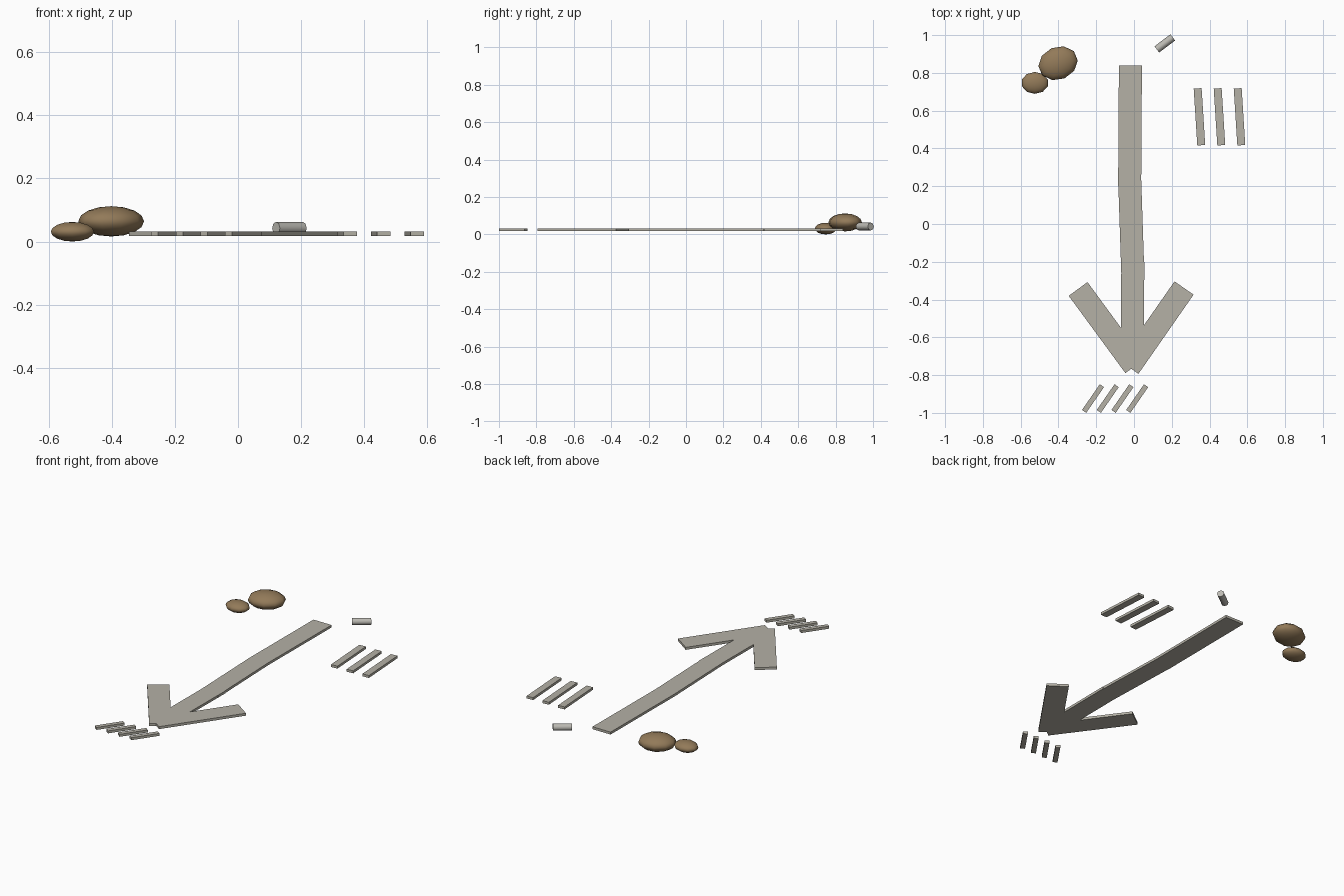
import bpy
import math
from mathutils import Vector

cube = bpy.data.objects.get("Cube")
if cube:
    bpy.data.objects.remove(cube, do_unlink=True)


def material(name, rgb):
    mat = bpy.data.materials.new(name)
    mat.use_nodes = True
    mat.diffuse_color = (*rgb, 1)
    mat.node_tree.nodes["Principled BSDF"].inputs["Base Color"].default_value = (*rgb, 1)
    return mat


STONE = material("pale stone", (0.46, 0.44, 0.38))
CHALK = material("chalk grey", (0.50, 0.49, 0.45))
BROWN = material("brown rock", (0.29, 0.195, 0.10))
BOTTOM, TOP = 0.017, 0.032


def finish(name, mat):
    obj = bpy.context.object
    obj.name = name
    obj.data.materials.append(mat)
    return obj


def strip(name, start, end, width):
    """Thin flat bar running from start to end on the ground."""
    a, b = Vector(start), Vector(end)
    mid, along = (a + b) / 2, b - a
    bpy.ops.mesh.primitive_cube_add(size=1, location=(mid.x, mid.y, (BOTTOM + TOP) / 2))
    obj = finish(name, STONE)
    obj.scale = (along.length, width, TOP - BOTTOM)
    obj.rotation_euler.z = math.atan2(along.y, along.x)


def rock(name, centre, radii, turn):
    """Flattened low-poly boulder."""
    bpy.ops.mesh.primitive_uv_sphere_add(segments=10, ring_count=8, radius=1, location=centre)
    obj = finish(name, BROWN)
    obj.scale = radii
    obj.rotation_euler.z = math.radians(turn)
    bpy.ops.object.shade_smooth_by_angle(angle=math.radians(60))


# Arrow shaft in three slightly bent lengths
strip("shaft_back", (-0.019, 0.84), (-0.023, 0.2), 0.122)
strip("shaft_middle", (-0.023, 0.24), (-0.006, -0.27), 0.122)
strip("shaft_front", (-0.006, -0.2), (-0.01, -0.72), 0.122)

# Arrowhead arms
strip("arrowhead_right", (-0.296, -0.344), (0.004, -0.753), 0.123)
strip("arrowhead_left", (0.265, -0.339), (-0.027, -0.758), 0.123)

# Three long tally marks beside the shaft
for i in range(3):
    x = 0.337 + i * 0.106
    strip(f"long_mark_{i + 1}", (x, 0.718), (x + 0.019, 0.417), 0.042)

# Four short slanted marks ahead of the arrow
for i in range(4):
    x = -0.217 + i * 0.078
    strip(f"short_mark_{i + 1}", (x + 0.047, -0.856), (x - 0.047, -0.992), 0.027)

# Chalk stick
bpy.ops.mesh.primitive_cylinder_add(vertices=8, radius=0.0205, depth=0.106,
                                    location=(0.163, 0.956, 0.042),
                                    rotation=(0, math.pi / 2, math.radians(37)))
finish("chalk_stick", CHALK)
bpy.ops.object.shade_smooth_by_angle(angle=math.radians(50))

# Boulders
rock("large_rock", (-0.402, 0.851, 0.064), (0.107, 0.087, 0.048), 23)
rock("small_rock", (-0.525, 0.747, 0.031), (0.072, 0.058, 0.031), 0)
